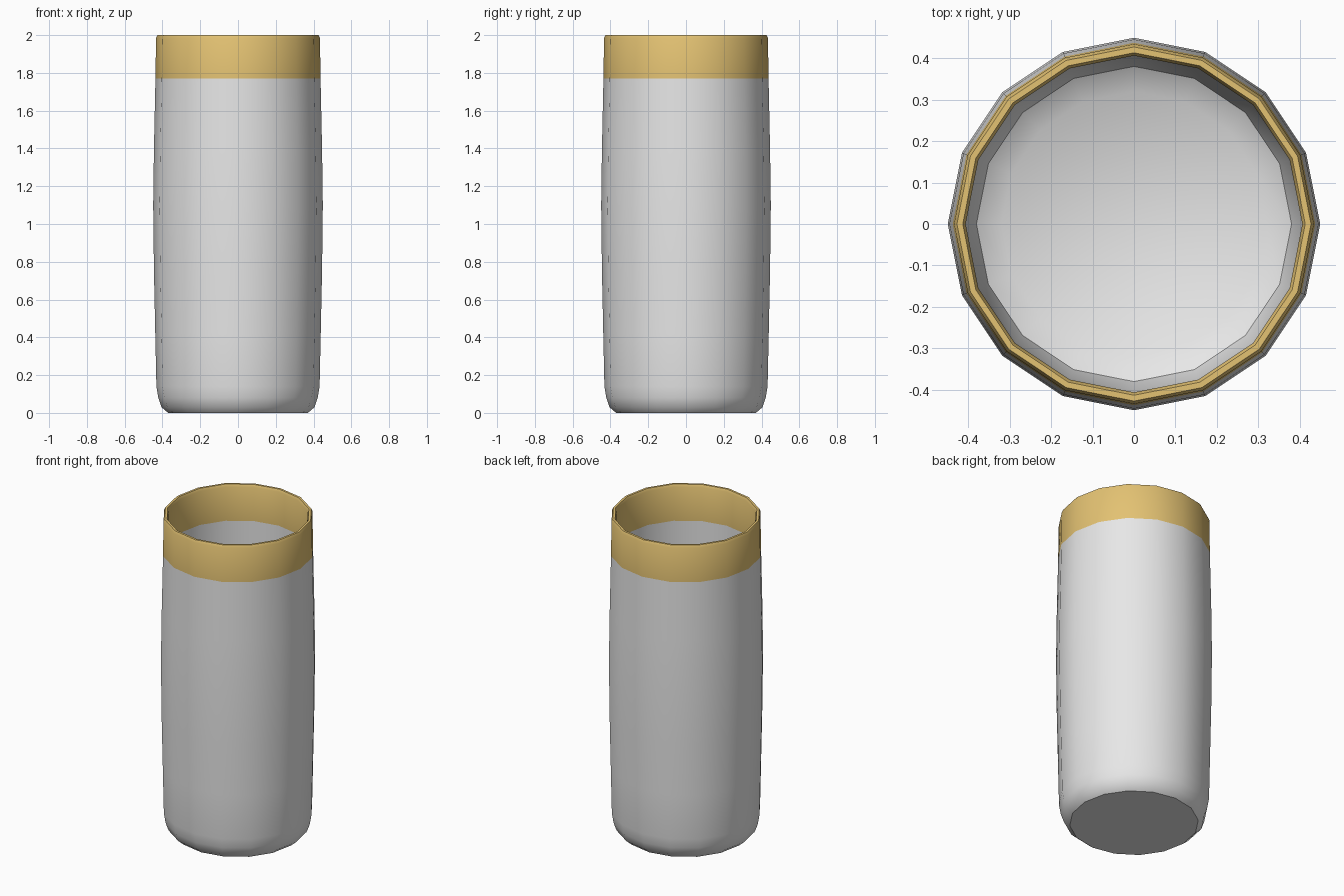
import bpy, bmesh, math

if "Cube" in bpy.data.objects:
    bpy.data.objects.remove(bpy.data.objects["Cube"])

SIDES = 16
GOLD_Z = 1.77


def material(name, rgb):
    m = bpy.data.materials.new(name)
    m.diffuse_color = (*rgb, 1)
    m.use_nodes = True
    m.node_tree.nodes["Principled BSDF"].inputs["Base Color"].default_value = m.diffuse_color
    return m


# Profile (radius, height): outside from the foot up, over the lip, down the inside
profile = [
    (0.37, 0.0), (0.405, 0.03), (0.422, 0.08), (0.432, 0.14),
    (0.438, 0.42), (0.445, 0.75), (0.449, 1.1), (0.445, 1.4),
    (0.437, GOLD_Z), (0.434, 1.985), (0.427, 2.0),
    (0.413, 2.0), (0.406, 1.985), (0.409, GOLD_Z),
    (0.417, 1.4), (0.421, 1.1), (0.417, 0.75), (0.41, 0.42),
    (0.402, 0.15), (0.38, 0.07), (0.32, 0.03),
]

# Lathe the cup wall
bm = bmesh.new()
rings = []
for r, z in profile:
    rings.append([bm.verts.new((r * math.cos(2 * math.pi * i / SIDES),
                                r * math.sin(2 * math.pi * i / SIDES), z))
                  for i in range(SIDES)])
for a, b in zip(rings, rings[1:]):
    for i in range(SIDES):
        j = (i + 1) % SIDES
        bm.faces.new((a[i], a[j], b[j], b[i]))

# Underside and inner floor
bm.faces.new(rings[0][::-1])
bm.faces.new(rings[-1])

# Gold band above the given height, inside and out
for f in bm.faces:
    f.material_index = int(f.calc_center_median().z > GOLD_Z)

mesh = bpy.data.meshes.new("cup")
bm.to_mesh(mesh)
bm.free()
mesh.materials.append(material("white glaze", (0.8, 0.8, 0.8)))
mesh.materials.append(material("gold band", (0.77, 0.54, 0.17)))

cup = bpy.data.objects.new("cup", mesh)
bpy.context.collection.objects.link(cup)
bpy.context.view_layer.objects.active = cup
cup.select_set(True)
bpy.ops.object.shade_smooth_by_angle(angle=math.radians(40))
